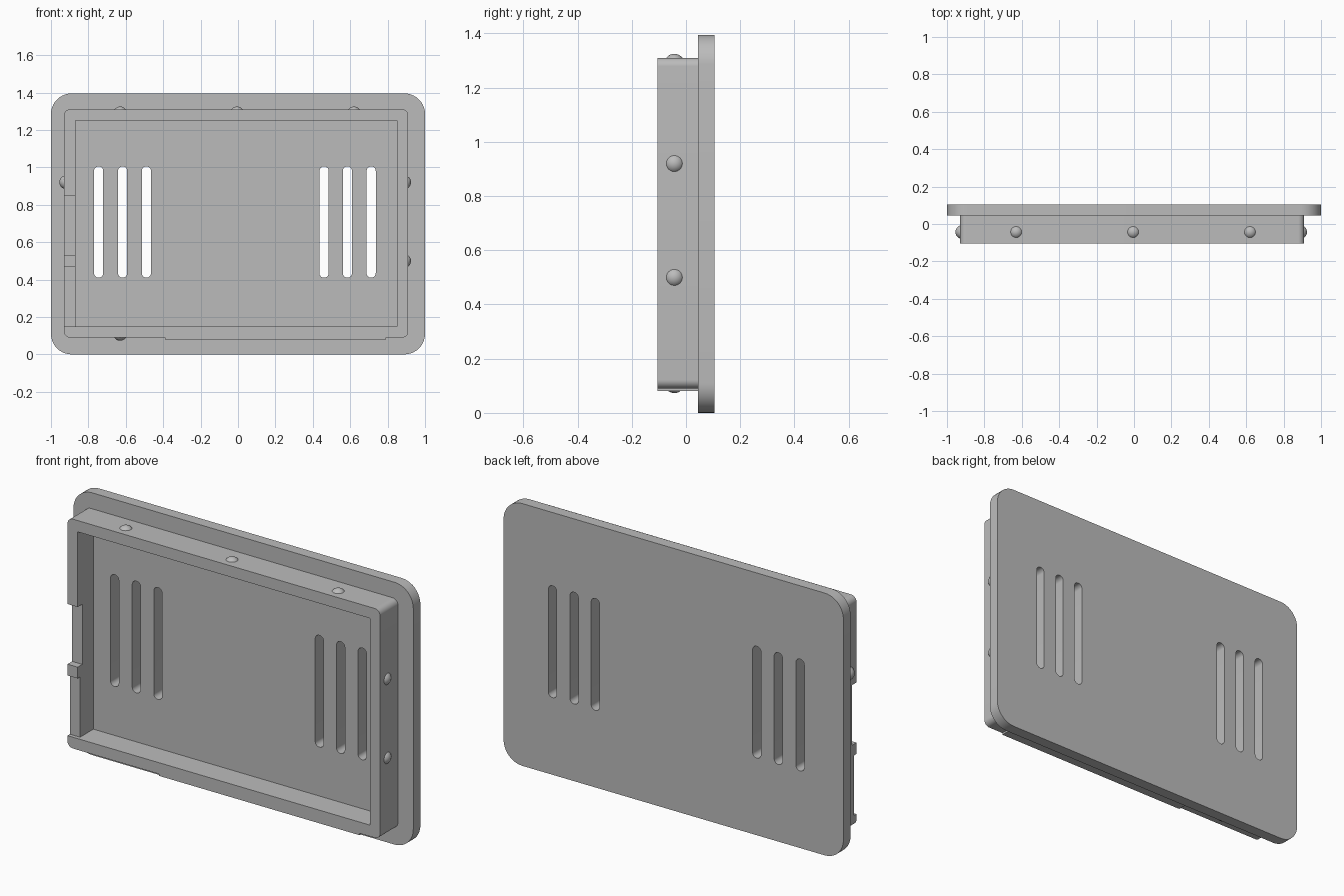
import bpy
import bmesh
from math import sin, cos, pi

if "Cube" in bpy.data.objects:
    bpy.data.objects.remove(bpy.data.objects["Cube"], do_unlink=True)

grey = bpy.data.materials.new("plain grey")
grey.use_nodes = True
COLOR = (0.5, 0.5, 0.5, 1)
grey.diffuse_color = COLOR
grey.node_tree.nodes["Principled BSDF"].inputs["Base Color"].default_value = COLOR


def finish(name, bm):
    mesh = bpy.data.meshes.new(name)
    bmesh.ops.recalc_face_normals(bm, faces=bm.faces)
    bm.to_mesh(mesh)
    bm.free()
    mesh.materials.append(grey)
    obj = bpy.data.objects.new(name, mesh)
    bpy.context.collection.objects.link(obj)
    return obj


def slab(name, x0, x1, z0, z1, y0, y1, r=0, steps=10):
    """Rectangle in x and z with optional round corners, extruded along y."""
    corners = [(x1 - r, z1 - r), (x0 + r, z1 - r), (x0 + r, z0 + r), (x1 - r, z0 + r)]
    outline = []
    for i, (cx, cz) in enumerate(corners):
        for k in range(steps + 1 if r else 1):
            a = (i + k / steps) * pi / 2
            outline.append((cx + r * cos(a), y0, cz + r * sin(a)))
    bm = bmesh.new()
    face = bm.faces.new([bm.verts.new(p) for p in outline])
    ext = bmesh.ops.extrude_face_region(bm, geom=[face])
    verts = [g for g in ext["geom"] if isinstance(g, bmesh.types.BMVert)]
    bmesh.ops.translate(bm, verts=verts, vec=(0, y1 - y0, 0))
    return finish(name, bm)


def select(obj):
    bpy.ops.object.select_all(action="DESELECT")
    obj.select_set(True)
    bpy.context.view_layer.objects.active = obj


def combine(target, tool, operation):
    select(target)
    mod = target.modifiers.new("combine", "BOOLEAN")
    mod.operation = operation
    mod.solver = "EXACT"
    mod.object = tool
    bpy.ops.object.modifier_apply(modifier=mod.name)
    bpy.data.objects.remove(tool, do_unlink=True)


FRONT, SEAT, BACK = -0.105, 0.045, 0.105

# Cover plate with raised tray
cover = slab("cover", -1, 1, 0, 1.395, SEAT, BACK, r=0.11)
combine(cover, slab("tray", -0.93, 0.91, 0.09, 1.31, FRONT, 0.07, r=0.032), "UNION")

# Tray recess
combine(cover, slab("recess", -0.87, 0.85, 0.15, 1.25, -0.2, 0.027), "DIFFERENCE")

# Connector notches in the side wall
for z0, z1, depth in [(0.53, 0.85, -0.066), (0.15, 0.47, -0.085)]:
    combine(cover, slab("notch", -1.1, -0.86, z0, z1, -0.2, depth), "DIFFERENCE")

# Vent slots
for x in (-0.745, -0.617, -0.49, 0.46, 0.585, 0.712):
    slot = slab("slot", x - 0.0245, x + 0.0245, 0.41, 1.005, -0.3, 0.3, r=0.024, steps=8)
    combine(cover, slot, "DIFFERENCE")

select(cover)
bpy.ops.object.shade_smooth_by_angle(angle=pi / 6)

# Shallow ledge under the tray
slab("bottom_ledge", -0.39, 0.79, 0.08, 0.12, FRONT, 0.06)

# Snap bumps around the tray wall
bumps = [(x, 1.288) for x in (-0.63, -0.005, 0.62)]
bumps += [(0.888, 0.92), (0.888, 0.5), (-0.918, 0.92), (-0.63, 0.11)]
for i, (x, z) in enumerate(bumps):
    bm = bmesh.new()
    bmesh.ops.create_uvsphere(bm, u_segments=32, v_segments=16, radius=0.037)
    bmesh.ops.translate(bm, verts=bm.verts, vec=(x, -0.043, z))
    bump = finish(f"snap_bump_{i + 1}", bm)
    select(bump)
    bpy.ops.object.shade_smooth()
